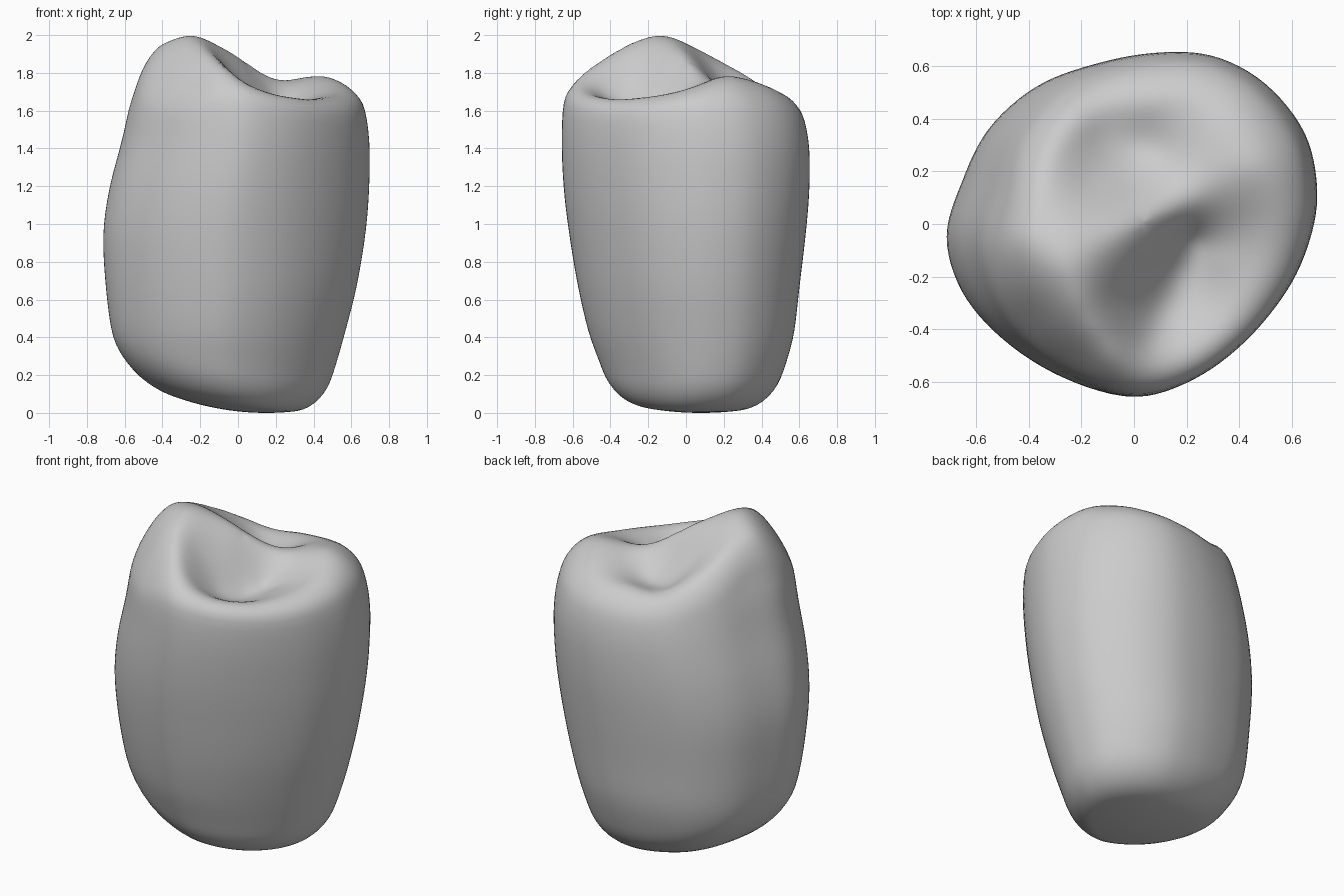
import bpy
import bmesh
import math
from mathutils import Vector

default_cube = bpy.data.objects.get("Cube")
if default_cube:
    bpy.data.objects.remove(default_cube, do_unlink=True)

# Plan outline of the crown, counter-clockwise
OUTLINE = [(.7, .13), (.65, .35), (.49, .54), (.28, .645), (.05, .655),
           (-.18, .61), (-.38, .53), (-.55, .37), (-.65, .16), (-.71, -.06),
           (-.65, -.28), (-.5, -.46), (-.29, -.595), (-.04, -.66),
           (.2, -.59), (.41, -.445), (.58, -.25), (.67, -.06)]

# Height, then the left, right, front and back limits of the wall
WALL = [(0, -.5, .42, -.35, .44), (.2, -.59, .505, -.43, .51),
        (.4, -.66, .565, -.51, .57), (.65, -.695, .63, -.57, .6),
        (.95, -.71, .68, -.62, .635), (1.2, -.675, .7, -.65, .655),
        (1.45, -.61, .7, -.66, .65), (1.65, -.565, .665, -.65, .6),
        (1.8, -.5, .56, -.61, .52), (1.95, -.42, .45, -.52, .4)]

# Landmarks of the chewing surface
MAIN_RIDGE = [(-.27, -.17, 1.995), (-.22, -.3, 1.955), (-.15, -.4, 1.9),
              (-.08, -.5, 1.84), (-.04, -.6, 1.79), (-.35, 0, 1.95),
              (-.37, .1, 1.905), (-.35, .2, 1.855), (-.31, .31, 1.8),
              (-.23, .43, 1.73)]
OUTER_SLOPE = [(-.54, 0, 1.84), (-.43, -.05, 1.94), (-.5, -.2, 1.83),
               (-.39, -.36, 1.79), (-.22, -.52, 1.77), (-.47, .3, 1.76),
               (-.3, .52, 1.68)]
CROSS_RIDGE = [(-.15, -.08, 1.965), (-.045, -.02, 1.91), (.06, .02, 1.845),
               (.15, .05, 1.785), (.23, .08, 1.755)]
SMALL_CUSP = [(.33, .17, 1.77), (.45, .22, 1.785), (.64, .15, 1.74),
              (.54, .36, 1.735), (.32, .36, 1.75), (.3, .57, 1.69),
              (.5, .02, 1.72)]
BACK_PIT = [(0, .3, 1.65), (-.13, .33, 1.69), (.1, .26, 1.67), (0, .15, 1.75),
            (-.17, .16, 1.8), (.05, .45, 1.69), (0, .61, 1.66)]
FRONT_PIT = [(.23, -.06, 1.62), (.16, -.18, 1.61), (.09, -.33, 1.64),
             (.05, -.45, 1.71), (.04, -.12, 1.8), (-.07, -.29, 1.84),
             (.33, -.15, 1.64), (.52, -.15, 1.69), (.42, -.33, 1.68),
             (.29, -.45, 1.69), (.15, -.55, 1.73)]
LANDMARKS = (MAIN_RIDGE + OUTER_SLOPE + CROSS_RIDGE + SMALL_CUSP
             + BACK_PIT + FRONT_PIT)

TOP_ROUND, BASE_ROUND = .12, .16
CENTRE = Vector((.03, 0))


def spline(p, q, r, s, t):
    """Catmull-Rom point between q and r."""
    return (q * 2 + (r - p) * t + (p * 2 - q * 5 + r * 4 - s) * t ** 2
            + (q * 3 - p - r * 3 + s) * t ** 3) / 2


def smooth_loop(points, steps):
    pts = [Vector(p) for p in points]
    n = len(pts)
    return [spline(pts[i - 1], pts[i], pts[(i + 1) % n], pts[(i + 2) % n], k / steps)
            for i in range(n) for k in range(steps)]


def limits(z):
    """Smoothly interpolated wall limits at a height."""
    rows = [Vector(row) for row in WALL]
    z = min(max(z, rows[0][0]), rows[-1][0])
    i = next(k for k in range(len(rows) - 1) if z <= rows[k + 1][0])
    t = (z - rows[i][0]) / (rows[i + 1][0] - rows[i][0])
    before, after = rows[max(i - 1, 0)], rows[min(i + 2, len(rows) - 1)]
    return spline(before, rows[i], rows[i + 1], after, t)[1:]


def wall_point(u, z):
    left, right, front, back = limits(z)
    return Vector(((left + right + (right - left) * u.x) / 2,
                   (front + back + (back - front) * u.y) / 2))


def sheet_terms(x, y):
    """Thin-plate terms of a place: one per landmark, then a plane."""
    squares = [(x - px) ** 2 + (y - py) ** 2 for px, py, _ in LANDMARKS]
    return [d * math.log(d + 1e-9) for d in squares] + [1, x, y]


def fit_sheet():
    """Solve for the smooth sheet through all landmarks."""
    n = len(LANDMARKS)
    rows = [sheet_terms(x, y) + [z] for x, y, z in LANDMARKS]
    for i, row in enumerate(rows):
        row[i] += .003
    rows += [[f(p) for p in LANDMARKS] + [0] * 4
             for f in (lambda p: 1, lambda p: p[0], lambda p: p[1])]
    size = n + 3
    for c in range(size):
        pivot = max(range(c, size), key=lambda r: abs(rows[r][c]))
        rows[c], rows[pivot] = rows[pivot], rows[c]
        rows[c] = [v / rows[c][c] for v in rows[c]]
        for r in range(size):
            if r != c:
                k = rows[r][c]
                rows[r] = [a - k * b for a, b in zip(rows[r], rows[c])]
    return [row[-1] for row in rows]


SHEET = fit_sheet()


def crown_height(p):
    return sum(w * t for w, t in zip(SHEET, sheet_terms(p.x, p.y)))


def base_height(p):
    return .36 * (p.x - .15) ** 2 + .3 * (p.y - .08) ** 2


def find_edge(u, z, height, offset):
    """Place where the wall meets the rounded rim of a cap."""
    for _ in range(8):
        z = (z + height(wall_point(u, z)) + offset) / 2
    return wall_point(u, z), z


def cap(edge, height, rounding, flat, sign):
    """Column of points from the rim to near the centre."""
    steep = math.radians(72)
    arc = [steep * k / 8 for k in range(7, -1, -1)]
    steps = [(flat + (1 - flat) * math.sin(a) / math.sin(steep),
              (1 - math.cos(a)) / (1 - math.cos(steep))) for a in arc]
    steps += [(flat * k / 22, 0) for k in range(21, 0, -1)]
    column = []
    for f, drop in steps:
        p = CENTRE.lerp(edge, f)
        column.append(Vector((p.x, p.y, height(p) + sign * rounding * drop)))
    return column


# Columns running from the base, up the wall and over the crown
columns = []
for point in smooth_loop(OUTLINE, 6):
    u = Vector((point.x / .705, point.y / .66))
    low, z_low = find_edge(u, .25, base_height, BASE_ROUND)
    high, z_high = find_edge(u, 1.6, crown_height, -TOP_ROUND)
    column = cap(low, base_height, BASE_ROUND, .6, 1)[::-1]
    for k in range(25):
        z = z_low + (z_high - z_low) * k / 24
        column.append(wall_point(u, z).to_3d() + Vector((0, 0, z)))
    column += cap(high, crown_height, TOP_ROUND, .74, -1)
    columns.append(column)

# Skin the columns and close both centres
bm = bmesh.new()
grid = [[bm.verts.new(p) for p in column] for column in columns]
base_tip = bm.verts.new((*CENTRE, base_height(CENTRE)))
crown_tip = bm.verts.new((*CENTRE, crown_height(CENTRE)))
for i, here in enumerate(grid):
    after = grid[(i + 1) % len(grid)]
    for k in range(len(here) - 1):
        bm.faces.new((here[k], after[k], after[k + 1], here[k + 1]))
    bm.faces.new((base_tip, after[0], here[0]))
    bm.faces.new((crown_tip, here[-1], after[-1]))

# Soften the rims
for _ in range(3):
    bmesh.ops.smooth_vert(bm, verts=bm.verts, factor=.5,
                          use_axis_x=True, use_axis_y=True, use_axis_z=True)
bmesh.ops.recalc_face_normals(bm, faces=bm.faces)

mesh = bpy.data.meshes.new("tooth_crown")
bm.to_mesh(mesh)
bm.free()
tooth = bpy.data.objects.new("tooth_crown", mesh)
bpy.context.collection.objects.link(tooth)
mesh.polygons.foreach_set("use_smooth", [True] * len(mesh.polygons))

# Plain grey enamel
enamel = bpy.data.materials.new("grey_enamel")
enamel.use_nodes = True
colour = (.6, .6, .6, 1)
enamel.diffuse_color = colour
enamel.node_tree.nodes["Principled BSDF"].inputs["Base Color"].default_value = colour
mesh.materials.append(enamel)
